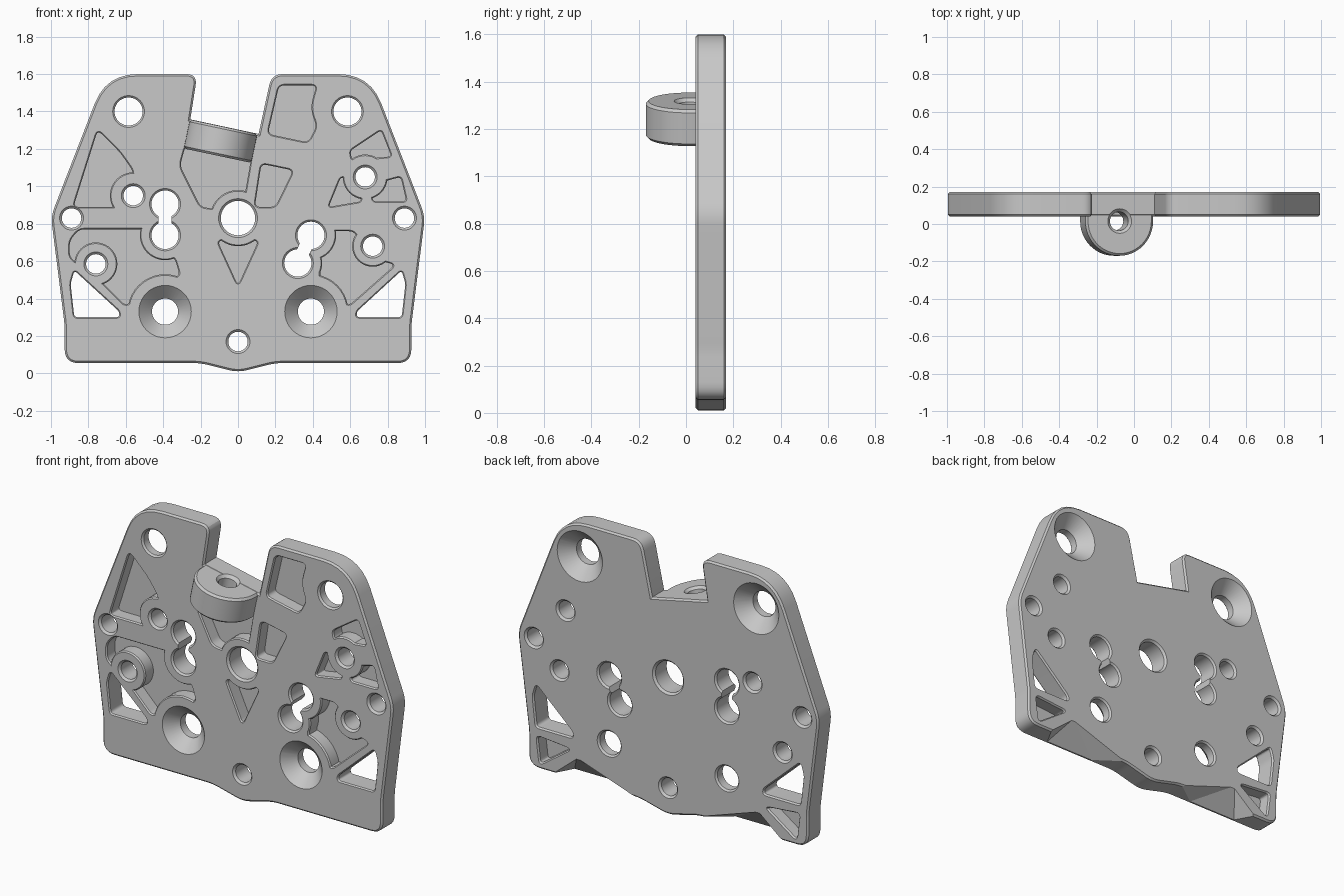
import bpy, bmesh, math
from mathutils import Matrix, Vector

if "Cube" in bpy.data.objects:
    bpy.data.objects.remove(bpy.data.objects["Cube"], do_unlink=True)

FRONT, BACK, FLOOR = 0.04, 0.17, 0.12
# maps a drawn (across, up, depth) profile onto (x, z, y)
UPRIGHT = Matrix(((1, 0, 0, 0), (0, 0, 1, 0), (0, 1, 0, 0), (0, 0, 0, 1)))

grey = bpy.data.materials.new("satin grey")
grey.use_nodes = True
grey.diffuse_color = (0.58, 0.58, 0.58, 1)
grey.node_tree.nodes["Principled BSDF"].inputs["Base Color"].default_value = (0.58, 0.58, 0.58, 1)


def rounded(points, size, steps=6):
    """Soften every corner of a polygon; a third value overrides the size."""
    out, n = [], len(points)
    for i, p in enumerate(points):
        here = Vector(p[:2])
        reach = p[2] if len(p) > 2 else size
        if reach == 0:
            out.append(here)
            continue
        ends = []
        for q in (points[i - 1], points[(i + 1) % n]):
            way = Vector(q[:2]) - here
            ends.append(here + way.normalized() * min(reach, way.length * 0.47))
        for k in range(steps + 1):
            t = k / steps
            out.append(ends[0] * (1 - t) ** 2 + here * 2 * t * (1 - t) + ends[1] * t * t)
    return out


def circle(x, z, r, sides=40):
    turn = 2 * math.pi / sides
    return [Vector((x + r * math.cos(turn * i), z + r * math.sin(turn * i))) for i in range(sides)]


def make(name, bm):
    bmesh.ops.recalc_face_normals(bm, faces=bm.faces)
    mesh = bpy.data.meshes.new(name)
    bm.to_mesh(mesh)
    bm.free()
    mesh.materials.append(grey)
    obj = bpy.data.objects.new(name, mesh)
    bpy.context.scene.collection.objects.link(obj)
    return obj


def loft(name, outline, layers, matrix=UPRIGHT):
    """Stack copies of an outline; each layer is (depth, outward offset)."""
    n = len(outline)
    area = sum(outline[i - 1].cross(outline[i]) for i in range(n))
    if area < 0:
        outline = outline[::-1]
    normals = []
    for i in range(n):
        a = (outline[i] - outline[i - 1]).normalized()
        b = (outline[(i + 1) % n] - outline[i]).normalized()
        na, nb = Vector((a.y, -a.x)), Vector((b.y, -b.x))
        normals.append((na + nb) / max(0.4, 1 + na.dot(nb)))
    bm = bmesh.new()
    rings = []
    for depth, grow in layers:
        ring = [p + m * grow for p, m in zip(outline, normals)]
        rings.append([bm.verts.new(matrix @ Vector((p.x, p.y, depth))) for p in ring])
    bm.faces.new(rings[0])
    bm.faces.new(rings[-1])
    for low, high in zip(rings, rings[1:]):
        for i in range(n):
            bm.faces.new((low[i - 1], low[i], high[i], high[i - 1]))
    return make(name, bm)


def volume(mesh):
    bm = bmesh.new()
    bm.from_mesh(mesh)
    size = bm.calc_volume()
    bm.free()
    return size


def combine(base, tool, operation="DIFFERENCE"):
    """Boolean the tool into the base, keeping the first sound result."""
    before = volume(base.data)
    for solver in ("MANIFOLD", "EXACT"):
        mod = base.modifiers.new("shape", "BOOLEAN")
        mod.operation, mod.solver, mod.object = operation, solver, tool
        bpy.context.view_layer.update()
        graph = bpy.context.evaluated_depsgraph_get()
        mesh = bpy.data.meshes.new_from_object(base.evaluated_get(graph))
        base.modifiers.clear()
        ratio = volume(mesh) / before
        if 0.3 < ratio < 1.2 and abs(ratio - 1) > 1e-6:
            base.data = mesh
            break
    bpy.data.objects.remove(tool, do_unlink=True)


def cut(tool):
    combine(plate, tool)


def pocket(points, rings=(), size=0.03):
    """Sink a pocket, leaving a raised ring (x, z, radius) around nearby holes."""
    tool = loft("pocket", rounded(points, size), [(0.03, 0.014), (0.048, 0), (FLOOR, 0)])
    for x, z, r in rings:
        combine(tool, loft("ring", circle(x, z, r), [(0.02, -0.022), (0.048, 0), (BACK, 0)]))
    cut(tool)


def hole(x, z, r, front=0.012, back=0.012):
    cut(loft("hole", circle(x, z, r), [(FRONT - 0.01, front + 0.01), (FRONT + front, 0),
                                       (BACK - back, 0), (BACK + 0.01, back + 0.01)]))


# plate with chamfered rim and a slanted notch in its top edge
outline = [(0, 0.005, 0.05), (0.2, 0.055, 0.04), (0.927, 0.055, 0.075), (0.927, 0.26, 0.03),
           (1, 0.84, 0.05), (0.705, 1.6, 0.17), (0.18, 1.6, 0.06), (0.11, 1.28, 0),
           (-0.255, 1.358, 0), (-0.217, 1.6, 0.06), (-0.705, 1.6, 0.17), (-1, 0.84, 0.05),
           (-0.927, 0.26, 0.03), (-0.927, 0.055, 0.075), (-0.2, 0.055, 0.04)]
plate = loft("mounting_plate", rounded(outline, 0.05),
             [(FRONT, -0.01), (FRONT + 0.01, 0), (BACK - 0.01, 0), (BACK, -0.01)])

# front pockets, upper half
small = (0.68, 1.05, 0.12)
pocket([(-0.75, 1.3), (-0.63, 1.18), (-0.56, 1.08), (-0.58, 0.89), (-0.88, 0.89)], [(-0.56, 0.95, 0.125)])
pocket([(-0.28, 1.22), (-0.31, 1.11), (-0.2, 0.89), (0.02, 0.86), (0.07, 1.15)], [(0, 0.83, 0.15)])
pocket([(0.125, 1.12), (0.295, 1.085), (0.2, 0.89), (0.09, 0.89)])
pocket([(0.22, 1.54), (0.42, 1.54), (0.385, 1.42, 0.1), (0.42, 1.32), (0.375, 1.235), (0.16, 1.28)])
pocket([(0.765, 1.3), (0.82, 1.16), (0.61, 1.14), (0.6, 1.19)], [small], 0.02)
pocket([(0.55, 1.05), (0.485, 0.89), (0.66, 0.92), (0.64, 1.02)], [small], 0.02)
pocket([(0.72, 1.01), (0.87, 1.05), (0.9, 0.92), (0.72, 0.92)], [small], 0.02)

# front pockets, lower half
pocket([(-0.11, 0.71), (0.11, 0.71), (0, 0.47)], [(0, 0.83, 0.15)])
pocket([(-0.85, 0.77), (-0.48, 0.77), (-0.46, 0.66), (-0.34, 0.62), (-0.31, 0.52),
        (-0.42, 0.5), (-0.6, 0.36), (-0.73, 0.49), (-0.9, 0.62), (-0.9, 0.71)],
       [(-0.76, 0.585, 0.115), (-0.39, 0.74, 0.135), (-0.39, 0.33, 0.2)])
pocket([(0.62, 0.76), (0.48, 0.76), (0.44, 0.6), (0.44, 0.5), (0.59, 0.36), (0.84, 0.58), (0.7, 0.62)],
       [(0.72, 0.68, 0.11), (0.39, 0.74, 0.135), (0.32, 0.59, 0.13), (0.39, 0.33, 0.2)])

# tilted lug, a half-round tongue with an upright bore
tilt = Matrix.Translation((-0.093, 0.015, 1.241)) @ Matrix.Rotation(math.radians(12), 4, "Y")
R, H = 0.185, 0.079
half_round = [Vector((R * math.cos(math.pi * i / 24), -R * math.sin(math.pi * i / 24))) for i in range(25)]
half_round += [Vector((-R, 0.115)), Vector((R, 0.115))]
combine(plate, loft("lug", half_round,
                    [(-H, -0.012), (0.012 - H, 0), (H - 0.012, 0), (H, -0.012)], tilt), "UNION")
cut(loft("lug_bore", circle(0, 0, 0.05),
         [(-H - 0.01, 0.025), (0.015 - H, 0), (H - 0.015, 0), (H + 0.01, 0.025)], tilt))

for s in (-1, 1):
    # screw holes, countersunk at the back on top and at the front below
    hole(s * 0.585, 1.4, 0.075, 0.01, 0.075)
    hole(s * 0.39, 0.33, 0.07, 0.07, 0.01)
    hole(s * 0.89, 0.83, 0.052)
    # triangular corner windows
    cut(loft("window", rounded([(s * 0.875, 0.55), (s * 0.635, 0.33), (s * 0.635, 0.3),
                                (s * 0.875, 0.3), (s * 0.895, 0.48)], 0.02),
             [(0.03, 0.014), (0.048, 0), (BACK - 0.01, 0), (BACK + 0.01, 0.014)]))
    # small triangular hollow behind each bottom corner
    cut(loft("corner_hollow", rounded([(s * 0.87, 0.245), (s * 0.65, 0.225), (s * 0.85, 0.085)], 0.025),
             [(0.09, 0), (BACK - 0.01, 0), (BACK + 0.01, 0.014)]))
    # sloped relief along the rear bottom edge
    bm = bmesh.new()
    for x, y, z in ((0.2, 0.18, 0.055), (0.6, 0.18, 0.19), (0.77, 0.18, 0.05), (0.7, 0.055, 0.05),
                    (0.36, 0.055, 0.05), (0.2, 0.18, -0.1), (0.77, 0.18, -0.1),
                    (0.7, 0.055, -0.1), (0.36, 0.055, -0.1)):
        bm.verts.new((s * x, y, z))
    bmesh.ops.convex_hull(bm, input=bm.verts)
    cut(make("relief", bm))

# plain round holes
for x, z, r in ((0, 0.83, 0.092), (0, 0.17, 0.052), (-0.56, 0.95, 0.052), (0.68, 1.05, 0.052),
                (-0.76, 0.585, 0.052), (0.72, 0.68, 0.052)):
    hole(x, z, r)

# keyholes: two bores joined by a narrow neck
for a, b in (((-0.39, 0.905), (-0.39, 0.738)), ((0.39, 0.738), (0.32, 0.59))):
    for x, z in (a, b):
        hole(x, z, 0.073, 0.01, 0.01)
    a, b = Vector(a), Vector(b)
    side = (b - a).normalized().orthogonal() * 0.035
    cut(loft("neck", [a + side, b + side, b - side, a - side],
             [(FRONT - 0.01, 0), (BACK + 0.01, 0)]))

bpy.ops.object.select_all(action="DESELECT")
plate.select_set(True)
bpy.context.view_layer.objects.active = plate
bpy.ops.object.shade_smooth_by_angle(angle=math.radians(22))
